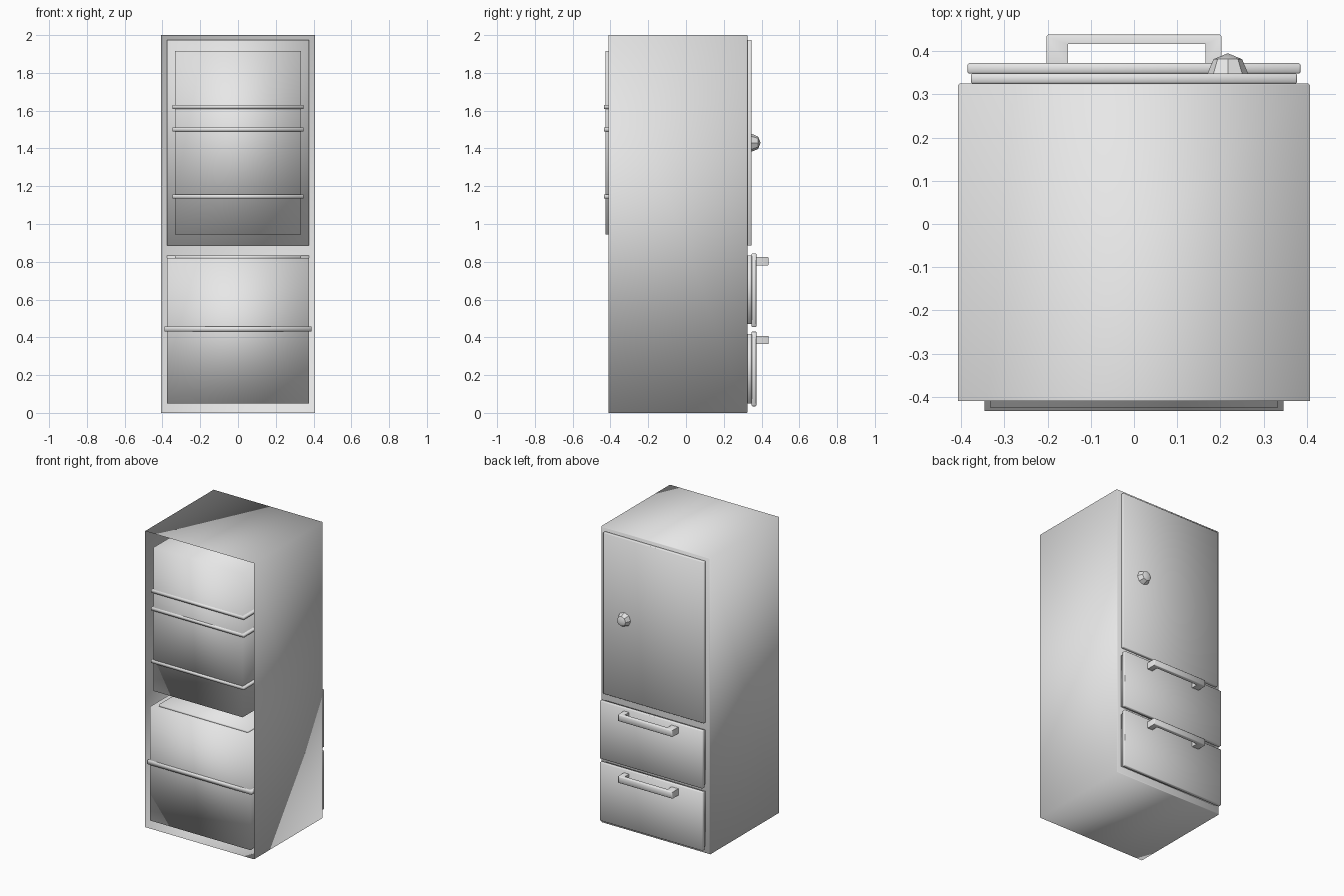
import bpy, bmesh, math
from mathutils import Vector, Matrix

if "Cube" in bpy.data.objects:
    bpy.data.objects.remove(bpy.data.objects["Cube"], do_unlink=True)

grey = bpy.data.materials.new("light_grey")
grey.use_nodes = True
grey.diffuse_color = (0.8, 0.8, 0.8, 1)
grey.node_tree.nodes["Principled BSDF"].inputs["Base Color"].default_value = (0.8, 0.8, 0.8, 1)


def finish(bm, name):
    """Turn a bmesh into a smooth shaded grey object."""
    for f in bm.faces:
        f.smooth = True
    mesh = bpy.data.meshes.new(name)
    bm.to_mesh(mesh)
    bm.free()
    mesh.materials.append(grey)
    obj = bpy.data.objects.new(name, mesh)
    bpy.context.collection.objects.link(obj)
    return obj


def box(name, x, y, z, open_side=0, bevel=0.0, bevel_front_only=False):
    """Box from (min, max) ranges; open_side removes the -y or +y face."""
    bm = bmesh.new()
    bmesh.ops.create_cube(bm, size=1)
    for v in bm.verts:
        v.co = Vector([r[0] if c < 0 else r[1] for c, r in zip(v.co, (x, y, z))])
    bm.normal_update()
    if bevel:
        edges = [e for e in bm.edges
                 if all(v.co.y > y[1] - 1e-4 for v in e.verts) or not bevel_front_only]
        bmesh.ops.bevel(bm, geom=edges, offset=bevel, segments=1, affect='EDGES')
        bm.normal_update()
    if open_side:
        gone = [f for f in bm.faces if f.normal.y * open_side > 0.9]
        bmesh.ops.delete(bm, geom=gone, context='FACES')
    return finish(bm, name)


def sym(half):
    return (-half, half)


# Cabinet shell, open at -y
box("cabinet_shell", sym(0.407), (-0.41, 0.325), (0, 2), open_side=-1,
    bevel=0.004, bevel_front_only=True)

# Upper compartment liner with its flange and shelf ribs
box("upper_flange", sym(0.375), (0.30, 0.322), (0.885, 1.975))
box("upper_liner", sym(0.333), (-0.425, 0.31), (0.945, 1.915), open_side=1)
for i, z in enumerate((1.145, 1.50, 1.62)):
    box(f"shelf_rib_{i + 1}", sym(0.346), (-0.433, 0.29), (z - 0.01, z + 0.01))

# Lower compartment liner with its divider rib and top rib
box("lower_liner", sym(0.375), (-0.402, 0.32), (0.05, 0.82), open_side=1)
box("divider_rib", sym(0.388), (-0.41, 0.30), (0.43, 0.458))
box("lower_liner_top_rib", sym(0.333), (-0.37, 0.30), (0.815, 0.832))

# Upper door
box("door_panel", sym(0.377), (0.325, 0.348), (0.885, 1.975), bevel=0.003)

# Faceted door knob
bm = bmesh.new()
bmesh.ops.create_uvsphere(bm, u_segments=8, v_segments=4, radius=0.047)
bmesh.ops.transform(bm, verts=bm.verts, matrix=Matrix.Translation((0.217, 0.348, 1.43))
                    @ Matrix.Rotation(-math.pi / 2, 4, 'X'))
finish(bm, "door_knob")
bpy.context.view_layer.objects.active = bpy.data.objects["door_knob"]
bpy.data.objects["door_knob"].select_set(True)
bpy.ops.object.shade_smooth_by_angle(angle=math.radians(35))


def handle(name, z):
    """Bracket handle: a U profile in plan, extruded upwards."""
    profile = [(-0.203, 0.368), (-0.203, 0.438), (0.203, 0.438), (0.203, 0.368),
               (0.165, 0.368), (0.165, 0.416), (-0.153, 0.416), (-0.153, 0.368)]
    bm = bmesh.new()
    face = bm.faces.new([bm.verts.new((x, y, z - 0.022)) for x, y in profile])
    ext = bmesh.ops.extrude_face_region(bm, geom=[face])
    tops = [g for g in ext["geom"] if isinstance(g, bmesh.types.BMVert)]
    bmesh.ops.translate(bm, verts=tops, vec=(0, 0, 0.044))
    bmesh.ops.recalc_face_normals(bm, faces=bm.faces)
    outer = [e for e in bm.edges if all(v.co.y > 0.43 for v in e.verts)]
    bmesh.ops.bevel(bm, geom=outer, offset=0.004, segments=1, affect='EDGES')
    obj = finish(bm, name)
    bpy.ops.object.select_all(action='DESELECT')
    obj.select_set(True)
    bpy.context.view_layer.objects.active = obj
    bpy.ops.object.shade_smooth_by_angle(angle=math.radians(50))


# Two drawers: gasket, front panel and handle
for name, z0, z1, hz in (("upper_drawer", 0.455, 0.845, 0.803),
                         ("lower_drawer", 0.035, 0.43, 0.386)):
    box(name + "_gasket", sym(0.375), (0.322, 0.35), (z0 + 0.015, z1 - 0.012))
    box(name + "_panel", sym(0.385), (0.348, 0.372), (z0, z1), bevel=0.003)
    handle(name + "_handle", hz)
